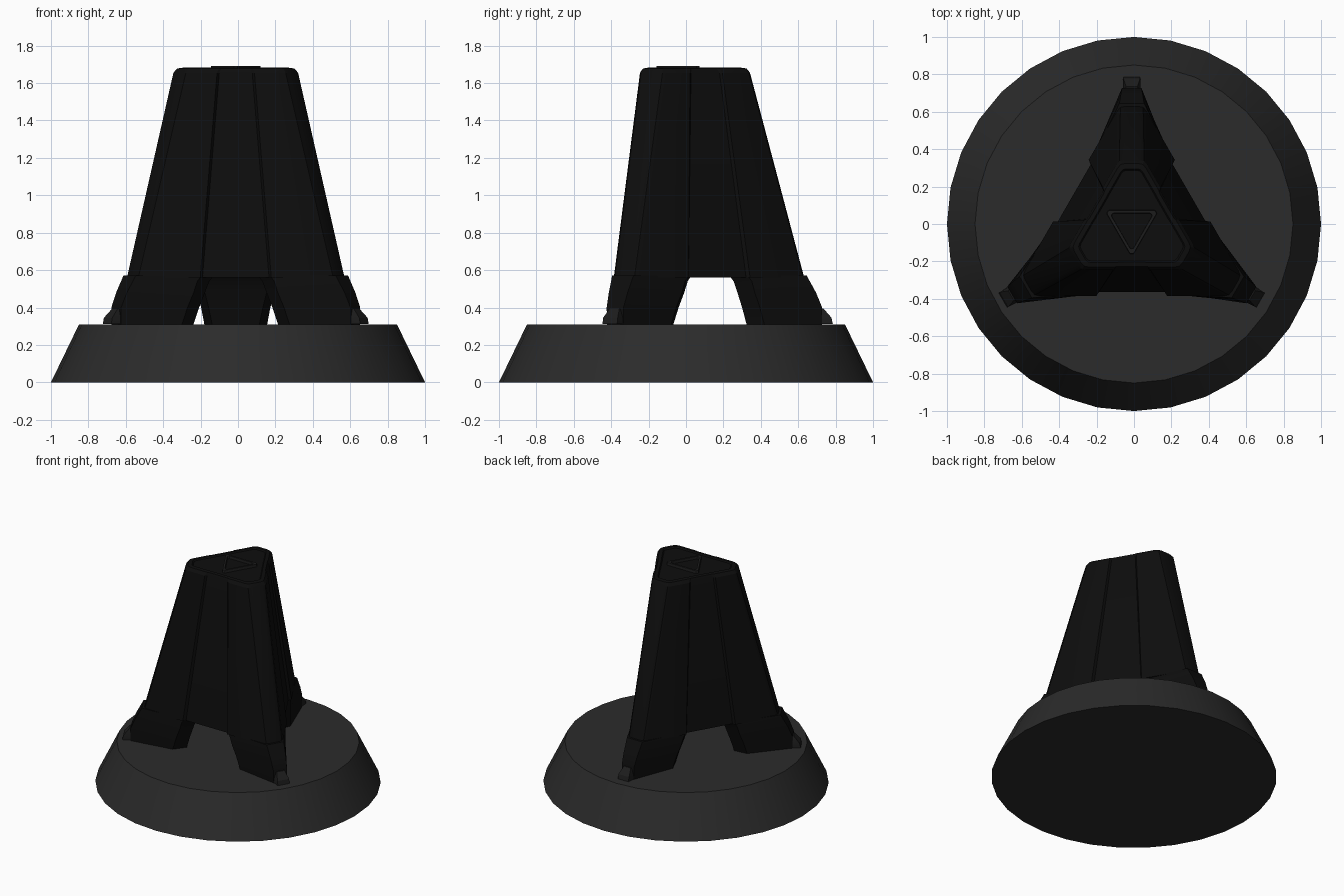
import bpy, bmesh, math

if "Cube" in bpy.data.objects:
    bpy.data.objects.remove(bpy.data.objects["Cube"])

CX, CY = -0.012, -0.01      # tower axis


def material(name, v):
    m = bpy.data.materials.new(name)
    m.diffuse_color = (v, v, v, 1)
    m.use_nodes = True
    m.node_tree.nodes["Principled BSDF"].inputs["Base Color"].default_value = m.diffuse_color
    return m


stone = material("dark_grey", 0.024)
black = material("near_black", 0.004)
trim = material("charcoal", 0.012)


def rot(p, a):
    c, s = math.cos(a), math.sin(a)
    return (p[0] * c - p[1] * s, p[0] * s + p[1] * c)


def loft(name, sections, mat, turn=0.0, center=(CX, CY), closed=False):
    """Skin a list of (z, outline) rings; cap the ends or join last to first."""
    bm = bmesh.new()
    rings = []
    for z, pts in sections:
        pts = [rot(p, turn) for p in pts]
        rings.append([bm.verts.new((x + center[0], y + center[1], z)) for x, y in pts])
    pairs = list(zip(rings, rings[1:]))
    if closed:
        pairs.append((rings[-1], rings[0]))
    else:
        bm.faces.new(rings[0][::-1])
        bm.faces.new(rings[-1])
    for a, b in pairs:
        n = len(a)
        for i in range(n):
            j = (i + 1) % n
            bm.faces.new((a[i], a[j], b[j], b[i]))
    bmesh.ops.recalc_face_normals(bm, faces=bm.faces)
    me = bpy.data.meshes.new(name)
    bm.to_mesh(me)
    bm.free()
    me.materials.append(mat)
    ob = bpy.data.objects.new(name, me)
    bpy.context.collection.objects.link(ob)
    bpy.ops.object.select_all(action='DESELECT')
    ob.select_set(True)
    bpy.context.view_layer.objects.active = ob
    bpy.ops.object.shade_smooth_by_angle(angle=math.radians(25))
    return ob


def corner(d, r, b):
    """Blunt rounded corner pointing to +y; d = side distance, r = corner distance."""
    hw = (2 * d - r) * math.tan(math.radians(30))
    half = [(hw + b * .5, r - b * .866), (hw - b * .1, r - b * .2), (hw - b, r)]
    return half + [(-x, y) for x, y in half[::-1]]


def tower_outline(d, r, p, recess, b=0.028):
    """Blunt triangle with a recessed strip of half width p on each side."""
    n = (math.cos(math.radians(150)), math.sin(math.radians(150)))
    t = (-n[1], n[0])
    strip = [(d, p), (d - recess, p - .012), (d - recess, -p + .012), (d, -p)]
    pts = corner(d, r, b) + [(n[0] * k - t[0] * -s * -1, n[1] * k - t[1] * -s * -1)
                             for k, s in strip]
    return [rot(q, k * 2 * math.pi / 3) for k in range(3) for q in pts]


# round base
def circle(r, n=32):
    return [(r * math.cos(2 * math.pi * i / n), r * math.sin(2 * math.pi * i / n)) for i in range(n)]


loft("round_base", [(0, circle(1)), (0.31, circle(0.85))], stone, center=(0, 0))

# tapered tower with a raised rim around a sunken top
loft("tower_body", [
    (0.56, tower_outline(.376, .642, .19, .022)),
    (1.655, tower_outline(.236, .352, .10, .010)),
    (1.678, tower_outline(.220, .334, .09, .004)),
    (1.682, tower_outline(.195, .305, .08, .001, .02)),
    (1.672, tower_outline(.188, .297, .08, .001, .02)),
], black)


# raised triangle outline on the top
def small_tri(d):
    return [rot(q, k * 2 * math.pi / 3) for k in range(3) for q in corner(d, 1.8 * d, .006)]


loft("top_triangle_trim", [(1.670, small_tri(.084)), (1.692, small_tri(.082)),
                           (1.692, small_tri(.068)), (1.670, small_tri(.067))],
     trim, turn=math.pi, closed=True)


# legs and feet
def leg_outline(tip_w, tip, side_w, side, back_w, back):
    half = [(tip_w, tip), (side_w, side), (back_w, back)]
    return [(-x, y) for x, y in half] + half[::-1]


for k, label in enumerate(("rear", "left", "right")):
    a = k * 2 * math.pi / 3
    loft(label + "_leg", [
        (0.305, leg_outline(.050, .738, .167, .430, .125, .335)),
        (0.400, leg_outline(.052, .738, .185, .405, .145, .310)),
        (0.480, leg_outline(.058, .705, .205, .378, .165, .285)),
        (0.540, leg_outline(.063, .672, .215, .362, .175, .265)),
        (0.572, leg_outline(.066, .655, .222, .338, .185, .240)),
    ], black, turn=a)
    loft(label + "_foot", [
        (0.312, leg_outline(.045, .795, .050, .70, .050, .65)),
        (0.345, leg_outline(.045, .788, .050, .70, .050, .65)),
        (0.395, leg_outline(.030, .745, .034, .70, .034, .65)),
    ], trim, turn=a)
